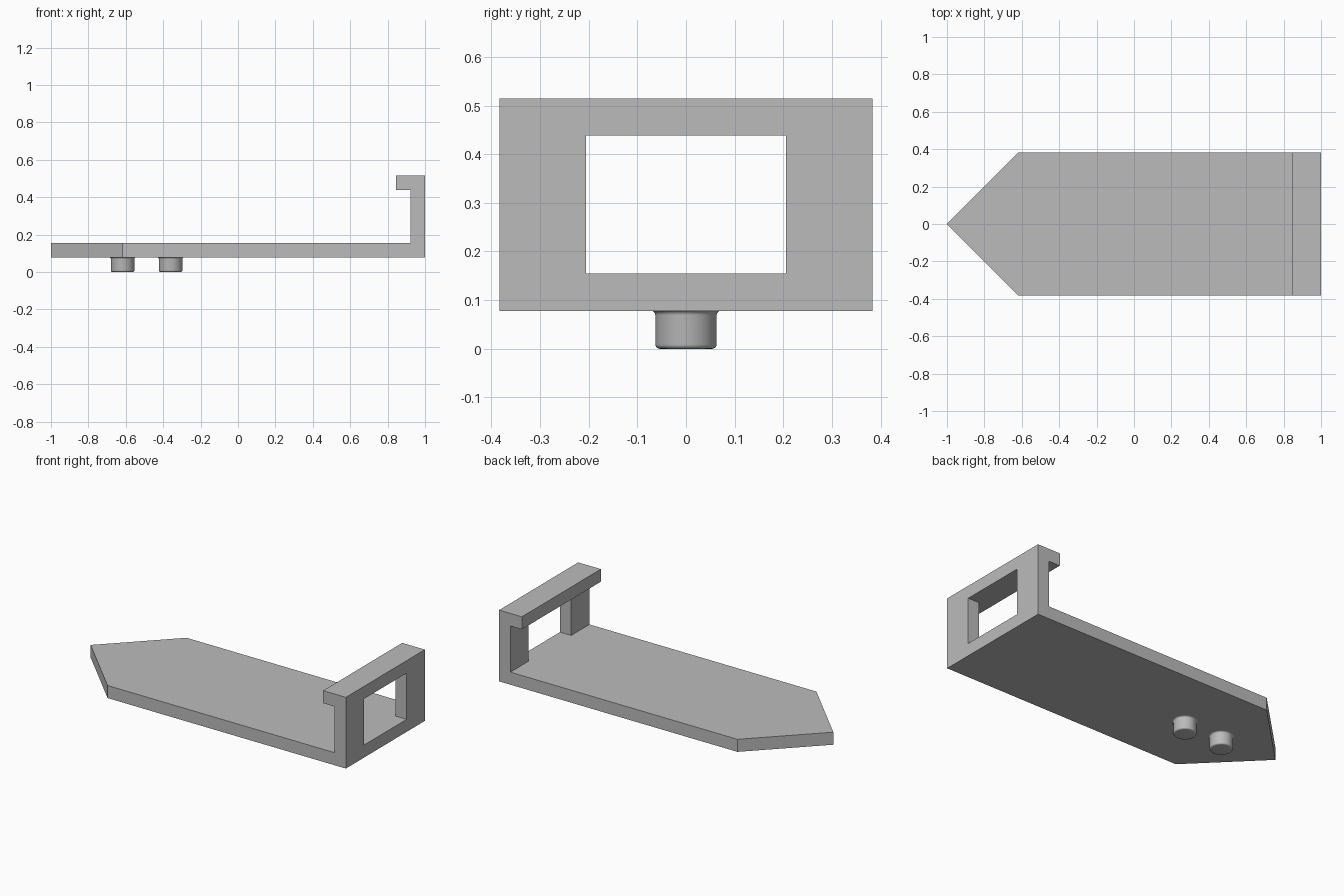
import bpy
import bmesh
import math
from mathutils import Vector

cube = bpy.data.objects.get("Cube")
if cube:
    bpy.data.objects.remove(cube, do_unlink=True)

HALF_W = 0.383                 # half width of the plate
BOTTOM, DECK = 0.078, 0.155    # underside and upper face of the plate
TOP, LIP = 0.515, 0.438        # top of the upright and underside of its lip
WALL_X, LIP_X = 0.923, 0.846   # inner faces of the upright and the lip

grey = bpy.data.materials.new("plain grey")
grey.use_nodes = True
colour = (0.5, 0.5, 0.5, 1)
grey.diffuse_color = colour
grey.node_tree.nodes["Principled BSDF"].inputs["Base Color"].default_value = colour


def add_object(name, bm):
    bmesh.ops.recalc_face_normals(bm, faces=bm.faces)
    mesh = bpy.data.meshes.new(name)
    bm.to_mesh(mesh)
    bm.free()
    mesh.materials.append(grey)
    obj = bpy.data.objects.new(name, mesh)
    bpy.context.collection.objects.link(obj)
    return obj


def extrude_y(profile, y0, y1):
    """Prism from an x-z outline."""
    bm = bmesh.new()
    face = bm.faces.new([bm.verts.new((x, y0, z)) for x, z in profile])
    new = bmesh.ops.extrude_face_region(bm, geom=[face])["geom"]
    verts = [v for v in new if isinstance(v, bmesh.types.BMVert)]
    bmesh.ops.translate(bm, verts=verts, vec=(0, y1 - y0, 0))
    return bm


# Plate with upright and hooked lip, swept from its side outline
bm = extrude_y([(-1, BOTTOM), (1, BOTTOM), (1, TOP), (LIP_X, TOP), (LIP_X, LIP),
                (WALL_X, LIP), (WALL_X, DECK), (-1, DECK)], -HALF_W, HALF_W)

# Pointed end: slice both corners at 45 degrees
for side in (-1, 1):
    cut = bmesh.ops.bisect_plane(
        bm, geom=bm.verts[:] + bm.edges[:] + bm.faces[:], dist=1e-5,
        plane_co=(-1, 0, 0), plane_no=Vector((-1, side, 0)), clear_outer=True)
    bmesh.ops.holes_fill(bm, edges=[e for e in bm.edges if e.is_boundary])
bmesh.ops.remove_doubles(bm, verts=bm.verts, dist=1e-4)
body = add_object("hooked_plate", bm)

# Window through the upright
cutter = add_object("window_cutter", extrude_y(
    [(0.89, DECK), (1.1, DECK), (1.1, LIP), (0.89, LIP)], -0.206, 0.206))
cutter.hide_render = True
cutter.hide_set(True)
window = body.modifiers.new("window", 'BOOLEAN')
window.operation = 'DIFFERENCE'
window.solver = 'EXACT'
window.object = cutter
bpy.context.view_layer.objects.active = body
bpy.ops.object.modifier_apply(modifier=window.name)
bpy.data.objects.remove(cutter, do_unlink=True)

# Round pegs below, with a flared root and a rounded tip
R, FILLET = 0.063, 0.009
profile = [(0, 0)]
for i in range(5):
    a = math.radians(90 * i / 4)
    profile.append((R - FILLET + FILLET * math.sin(a), FILLET - FILLET * math.cos(a)))
for i in range(5):
    a = math.radians(90 * i / 4)
    profile.append((R + FILLET - FILLET * math.cos(a), BOTTOM - FILLET + FILLET * math.sin(a)))

for name, x in (("front_peg", -0.617), ("rear_peg", -0.36)):
    bm = bmesh.new()
    verts = [bm.verts.new((r, 0, z)) for r, z in profile]
    edges = [bm.edges.new(pair) for pair in zip(verts, verts[1:])]
    bmesh.ops.spin(bm, geom=verts + edges, cent=(0, 0, 0), axis=(0, 0, 1),
                   angle=math.tau, steps=48)
    bmesh.ops.remove_doubles(bm, verts=bm.verts, dist=1e-5)
    peg = add_object(name, bm)
    peg.location.x = x
    bpy.ops.object.select_all(action='DESELECT')
    peg.select_set(True)
    bpy.context.view_layer.objects.active = peg
    bpy.ops.object.shade_smooth_by_angle(angle=math.radians(40))
